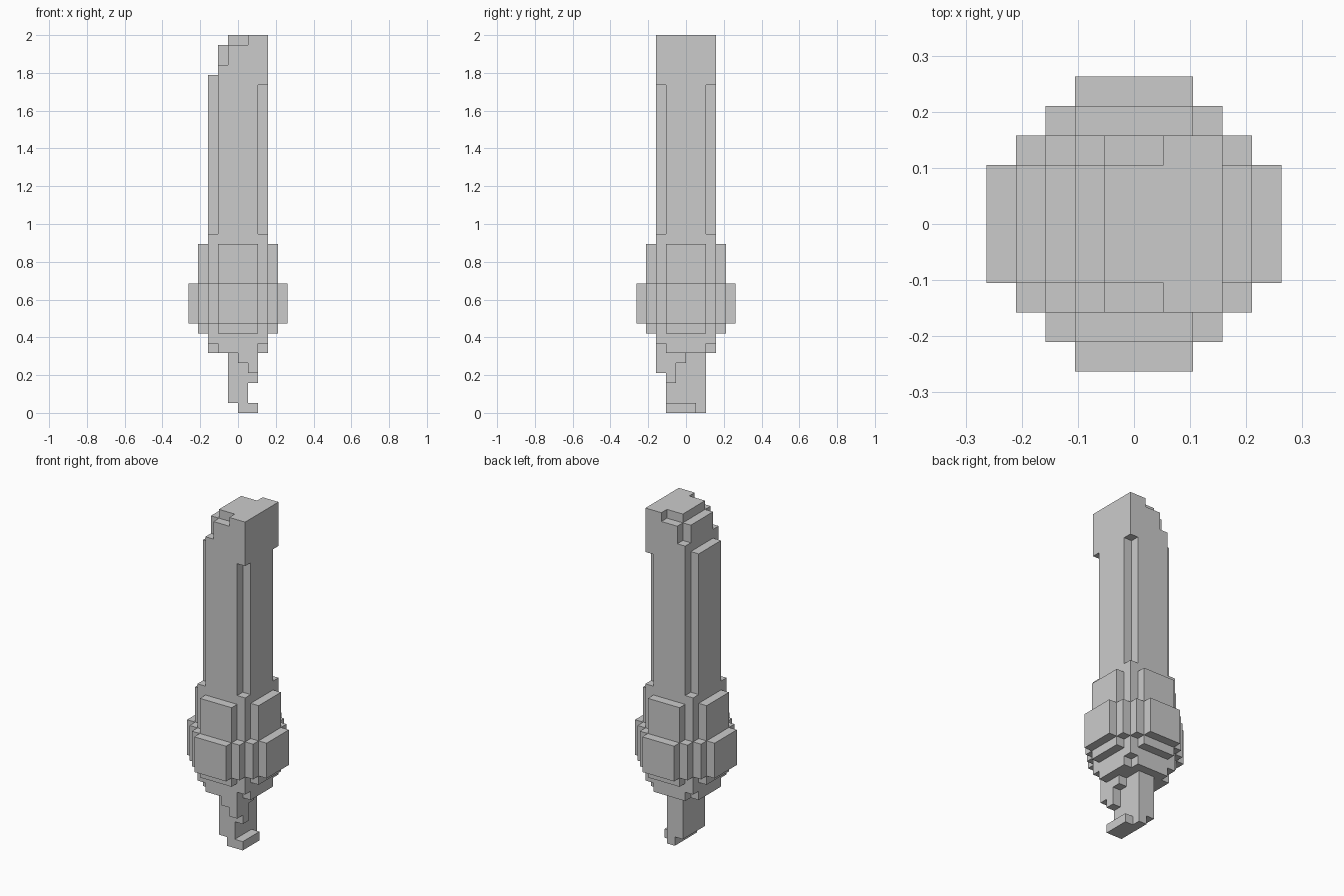
import bpy, bmesh
from math import pi
from mathutils import Matrix

if "Cube" in bpy.data.objects:
    bpy.data.objects.remove(bpy.data.objects["Cube"])

U = 2 / 38  # one block


def prism(bm, pts, z0, z1):
    """Extrude a counter-clockwise plan outline (in blocks) from z0 to z1."""
    lo = [bm.verts.new((x * U, y * U, z0 * U)) for x, y in pts]
    hi = [bm.verts.new((x * U, y * U, z1 * U)) for x, y in pts]
    bm.faces.new(lo[::-1])
    bm.faces.new(hi)
    n = len(pts)
    for i in range(n):
        j = (i + 1) % n
        bm.faces.new((lo[i], lo[j], hi[j], hi[i]))


def rect(x0, x1, y0, y1):
    return [(x0, y0), (x1, y0), (x1, y1), (x0, y1)]


def mirrored(half):
    """Close an outline from its front half (y < 0, left to right)."""
    return half + [(x, -y) for x, y in reversed(half)]


def part(name, layers):
    bm = bmesh.new()
    for pts, z0, z1 in layers:
        prism(bm, pts, z0, z1)
    me = bpy.data.meshes.new(name)
    bm.to_mesh(me)
    bm.free()
    ob = bpy.data.objects.new(name, me)
    bpy.context.collection.objects.link(ob)
    return ob


square = rect(-3, 3, -3, 3)
cross = mirrored([(-3, -2), (-2, -2), (-2, -3), (2, -3), (2, -2), (3, -2)])

# Hooked stem and foot
part("stem", [(rect(-1, 1, -2, 2), 1, 6)])
part("foot", [([(0, -2), (2, -2), (2, 1), (1, 1), (1, 2), (0, 2)], 0, 1)])
part("stem_bracket", [
    (rect(1, 2, -2, -1), 3, 4),
    (rect(1, 2, -3, -1), 4, 5),
    ([(0, -3), (2, -3), (2, 0), (1, 0), (1, -2), (0, -2)], 5, 6),
])

# Hub with chamfered lower edge
part("hub", [(cross, 6, 7), (square, 7, 18)])

# Stepped ring around the hub
part("ring", [(mirrored([(-5, -2), (-4, -2), (-4, -3), (-3, -3), (-3, -4),
                         (-2, -4), (-2, -5), (2, -5), (2, -4), (3, -4),
                         (3, -3), (4, -3), (4, -2), (5, -2)]), 9, 13)])

# Four side plates on the hub
for i in range(4):
    plate = part(f"side_plate_{i + 1}", [(rect(3, 4, -2, 2), 8, 17)])
    plate.data.transform(Matrix.Rotation(i * pi / 2, 4, 'Z'))

# Long shaft
part("shaft", [(cross, 18, 33)])

# Tip, stepped away on the left side
part("tip", [
    (mirrored([(-3, -2), (-2, -2), (-2, -3), (3, -3)]), 33, 34),
    (mirrored([(-2, -3), (3, -3)]), 34, 35),
    (mirrored([(-2, -2), (-1, -2), (-1, -3), (3, -3)]), 35, 37),
    (mirrored([(-1, -2), (1, -2), (1, -3), (3, -3)]), 37, 38),
])
